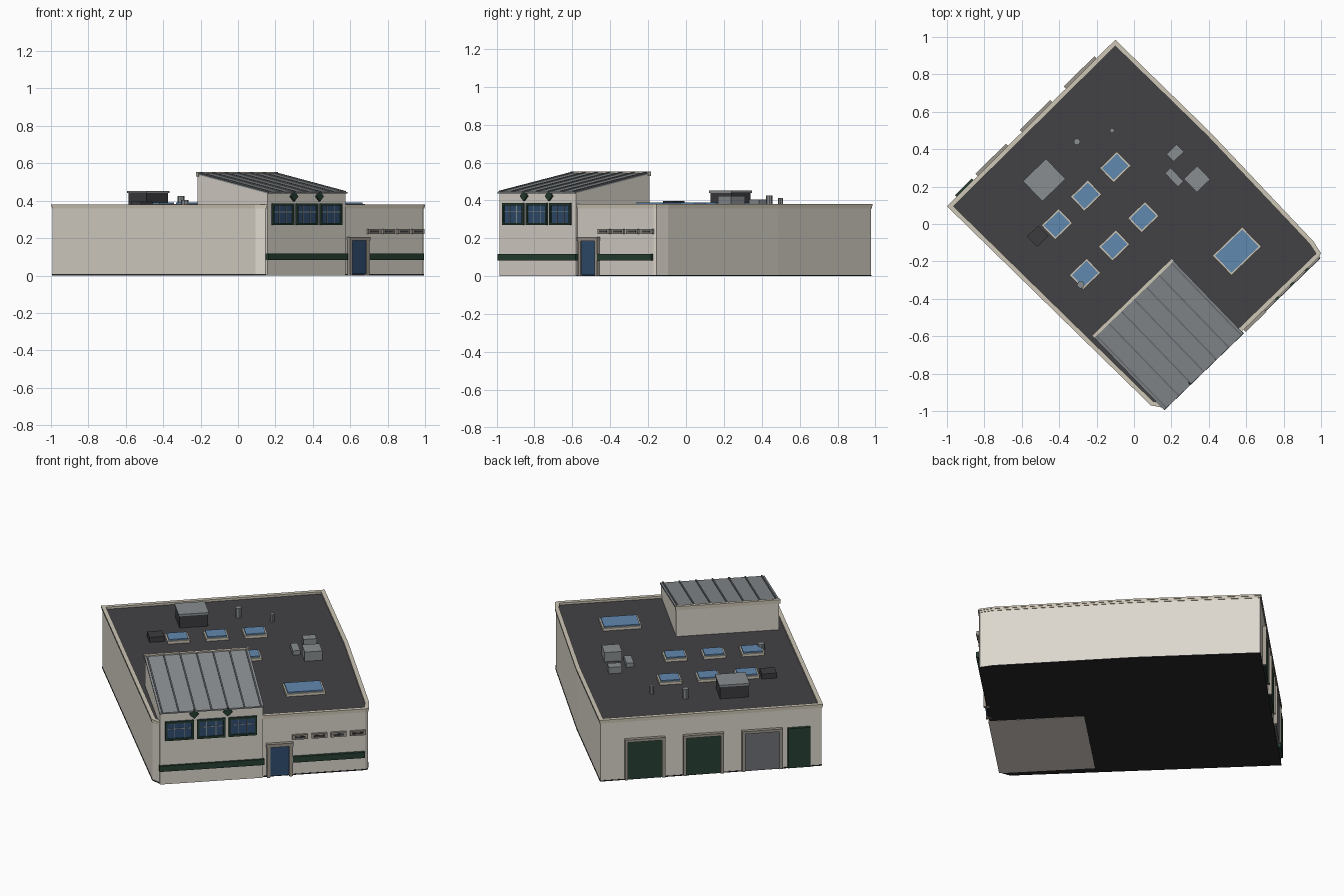
import bpy, bmesh, math
from mathutils import Matrix, Vector

if "Cube" in bpy.data.objects:
    bpy.data.objects.remove(bpy.data.objects["Cube"])


def mat(name, r, g, b):
    m = bpy.data.materials.new(name)
    m.diffuse_color = (r, g, b, 1)
    m.use_nodes = True
    m.node_tree.nodes["Principled BSDF"].inputs["Base Color"].default_value = m.diffuse_color
    return m


WALL = mat("wall_beige", .72, .68, .61)
TRIM = mat("trim_cream", .62, .57, .47)
STONE = mat("surround_grey", .33, .30, .26)
ROOF = mat("roof_dark", .055, .053, .06)
BASE = mat("base_dark", .02, .02, .022)
GREEN = mat("green", .02, .05, .032)
GLASS = mat("window_blue", .03, .075, .16)
SKY = mat("skylight_blue", .12, .25, .43)
METAL = mat("metal_grey", .25, .27, .28)
DARK = mat("dark_metal", .045, .045, .05)
SHUT = mat("shutter_grey", .16, .17, .19)


def finish(name, bm, m):
    bmesh.ops.recalc_face_normals(bm, faces=bm.faces)
    me = bpy.data.meshes.new(name)
    bm.to_mesh(me)
    bm.free()
    me.materials.append(m)
    ob = bpy.data.objects.new(name, me)
    bpy.context.collection.objects.link(ob)


def box(name, M, lo, hi, m):
    bm = bmesh.new()
    lo, hi = Vector(lo), Vector(hi)
    S = Matrix.Diagonal((*(hi - lo), 1))
    bmesh.ops.create_cube(bm, size=1, matrix=M @ Matrix.Translation((lo + hi) / 2) @ S)
    finish(name, bm, m)


def prism(name, M, pts, z0, z1, m):
    bm = bmesh.new()
    f = bm.faces.new([bm.verts.new(M @ Vector((x, y, z0))) for x, y in pts])
    r = bmesh.ops.extrude_face_region(bm, geom=[f])
    d = M.to_3x3() @ Vector((0, 0, z1 - z0))
    bmesh.ops.translate(bm, vec=d, verts=[v for v in r["geom"] if isinstance(v, bmesh.types.BMVert)])
    finish(name, bm, m)


def ring(name, outer, inner, z0, z1, m):
    bm = bmesh.new()
    loops = [[bm.verts.new((x, y, z)) for x, y in p]
             for p, z in ((outer, z0), (outer, z1), (inner, z1), (inner, z0))]
    n = len(outer)
    for k in range(4):
        a, b = loops[k], loops[(k + 1) % 4]
        for i in range(n):
            j = (i + 1) % n
            bm.faces.new((a[i], a[j], b[j], b[i]))
    finish(name, bm, m)


def inset(pts, d):
    # offset a counter-clockwise outline inwards
    out = []
    for i, p in enumerate(pts):
        p, a, b = Vector(p), Vector(pts[i - 1]), Vector(pts[(i + 1) % len(pts)])
        e, f = (p - a).normalized(), (b - p).normalized()
        n1, n2 = Vector((-e.y, e.x)), Vector((-f.y, f.x))
        out.append(tuple(p + (n1 + n2) * d / (1 + n1.dot(n2))))
    return out


def frame(a, b):
    # local x runs along the wall a-b, local y points into the building
    return Matrix.Translation((a[0], a[1], 0)) @ Matrix.Rotation(math.atan2(b[1] - a[1], b[0] - a[0]), 4, 'Z')


I = Matrix.Identity(4)
plan = [(.155, -.982), (.99, -.175), (1, -.155), (.957, -.09), (.408, .49),
        (-.1, .985), (-1, .095), (.09, -.97)]

# Main hall
wall = inset(plan, .006)
prism("base", I, inset(plan, .004), .001, .007, BASE)
prism("main_walls", I, wall, .006, .362, WALL)
prism("flat_roof", I, inset(plan, .015), .358, .366, ROOF)
ring("parapet_lower", inset(plan, .003), inset(plan, .022), .358, .37, TRIM)
ring("parapet_cap", plan, inset(plan, .024), .37, .38, TRIM)

# Entrance tower with sloping metal roof
F = frame(plan[0], plan[1])
SIDE = F @ Matrix(((0, 0, 1, 0), (1, 0, 0, 0), (0, 1, 0, 0), (0, 0, 0, 1)))
W, D = .582, .535


def slope(y):
    return .442 + y * .1 / D


prism("tower", SIDE, [(-.003, 0), (-.003, slope(0)), (D, slope(D)), (D, 0)], 0, W, WALL)


def roof_strip(name, u0, u1, h0, h1, m):
    a, b = -.014, D - .006
    prism(name, SIDE, [(a, slope(a) + h0), (b, slope(b) + h0), (b, slope(b) + h1), (a, slope(a) + h1)], u0, u1, m)


roof_strip("tower_roof", -.004, W + .004, -.002, .006, METAL)
for i in range(7):
    u = .012 + i * (W - .024) / 6
    roof_strip("roof_seam", u - .004, u + .004, .005, .012, SHUT)
box("tower_back_cap", F, (-.006, D - .012, .53), (W + .006, D + .006, .553), TRIM)

# Tower windows
for u in (.03, .209, .388):
    w, z0, z1, t = .16, .27, .386, .012
    box("window_glass", F, (u, -.008, z0), (u + w, .01, z1), GLASS)
    for a, b, c, d in ((u, u + w, z0, z0 + t), (u, u + w, z1 - t, z1), (u, u + t, z0, z1), (u + w - t, u + w, z0, z1)):
        box("window_frame", F, (a, -.015, c), (b, .005, d), GREEN)
    for k in (1, 2):
        x = u + w * k / 3
        box("window_bar", F, (x - .002, -.011, z0 + t), (x + .002, 0, z1 - t), METAL)
    box("window_crossbar", F, (u + t, -.011, .338), (u + w - t, 0, .342), METAL)

# Diamond ornaments
for u in (.192, .382):
    bm = bmesh.new()
    M = F @ Matrix.Translation((u, -.006, .423)) @ Matrix.Rotation(math.pi / 4, 4, 'Y') @ Matrix.Diagonal((.038, .018, .038, 1))
    bmesh.ops.create_cube(bm, size=1, matrix=M)
    finish("diamond", bm, GREEN)

# Green bands, entrance and vents
box("band_tower", F, (-.003, -.015, .083), (.588, .01, .118), GREEN)
box("band_hall", F, (.748, -.011, .083), (1.158, .02, .118), GREEN)
box("door", F, (.622, -.006, .007), (.732, .02, .187), GLASS)
box("door_jamb_left", F, (.604, -.012, .001), (.624, .02, .19), STONE)
box("door_jamb_right", F, (.73, -.012, .001), (.75, .02, .19), STONE)
box("door_lintel", F, (.6, -.016, .187), (.754, .02, .207), STONE)
for i in range(4):
    u = .748 + i * .109
    box("vent_frame", F, (u, -.008, .222), (u + .088, .02, .25), STONE)
    box("vent_slot", F, (u + .014, -.011, .23), (u + .074, .01, .242), DARK)

# Loading doors on the rear wall
B = frame(plan[5], plan[6])
L = (Vector(plan[6]) - Vector(plan[5])).length
for a, b, m in ((.12, .285, GREEN), (.382, .547, GREEN), (.645, .81, SHUT)):
    a, b = a * L, b * L
    box("loading_door", B, (a, -.008, .007), (b, .02, .245), m)
    for p, q, z in ((a - .01, a + .008, .007), (b - .008, b + .01, .007), (a - .01, b + .01, .238)):
        box("loading_door_frame", B, (p, -.016, z), (q, .02, .254), STONE)
box("side_door", B, (.843 * L, -.012, .007), (.943 * L, .02, .25), GREEN)


# Rooftop equipment
def on_roof(name, x, y, w, d, z0, z1, m):
    M = Matrix.Translation((x, y, 0)) @ F.to_3x3().to_4x4()
    box(name, M, (-w / 2, -d / 2, z0), (w / 2, d / 2, z1), m)


lights = [(-.1 - .156 * i, .305 - .153 * i, .128, .106) for i in range(3)]
lights += [(.05 - .156 * i, .037 - .152 * i, .128, .106) for i in range(3)]
for x, y, w, d in lights + [(.55, -.145, .22, .145)]:
    on_roof("skylight_frame", x, y, w, d, .36, .382, TRIM)
    on_roof("skylight_glass", x, y, w - .018, d - .018, .375, .39, SKY)

on_roof("cooling_unit", -.48, .235, .16, .14, .36, .442, DARK)
on_roof("cooling_unit_lid", -.48, .235, .172, .15, .44, .452, METAL)
on_roof("dark_box", -.515, -.065, .085, .078, .36, .397, DARK)
on_roof("small_unit", .22, .38, .075, .056, .36, .405, METAL)
on_roof("medium_unit", .337, .24, .1, .1, .36, .423, METAL)
on_roof("low_unit", .215, .25, .042, .1, .36, .392, METAL)
for x, y, r, z in ((-.305, .44, .018, .425), (-.117, .5, .013, .413), (-.285, -.325, .02, .405)):
    bm = bmesh.new()
    bmesh.ops.create_cone(bm, cap_ends=True, segments=8, radius1=r, radius2=r, depth=z - .36,
                          matrix=Matrix.Translation((x, y, (z + .36) / 2)))
    finish("roof_pipe", bm, METAL)
